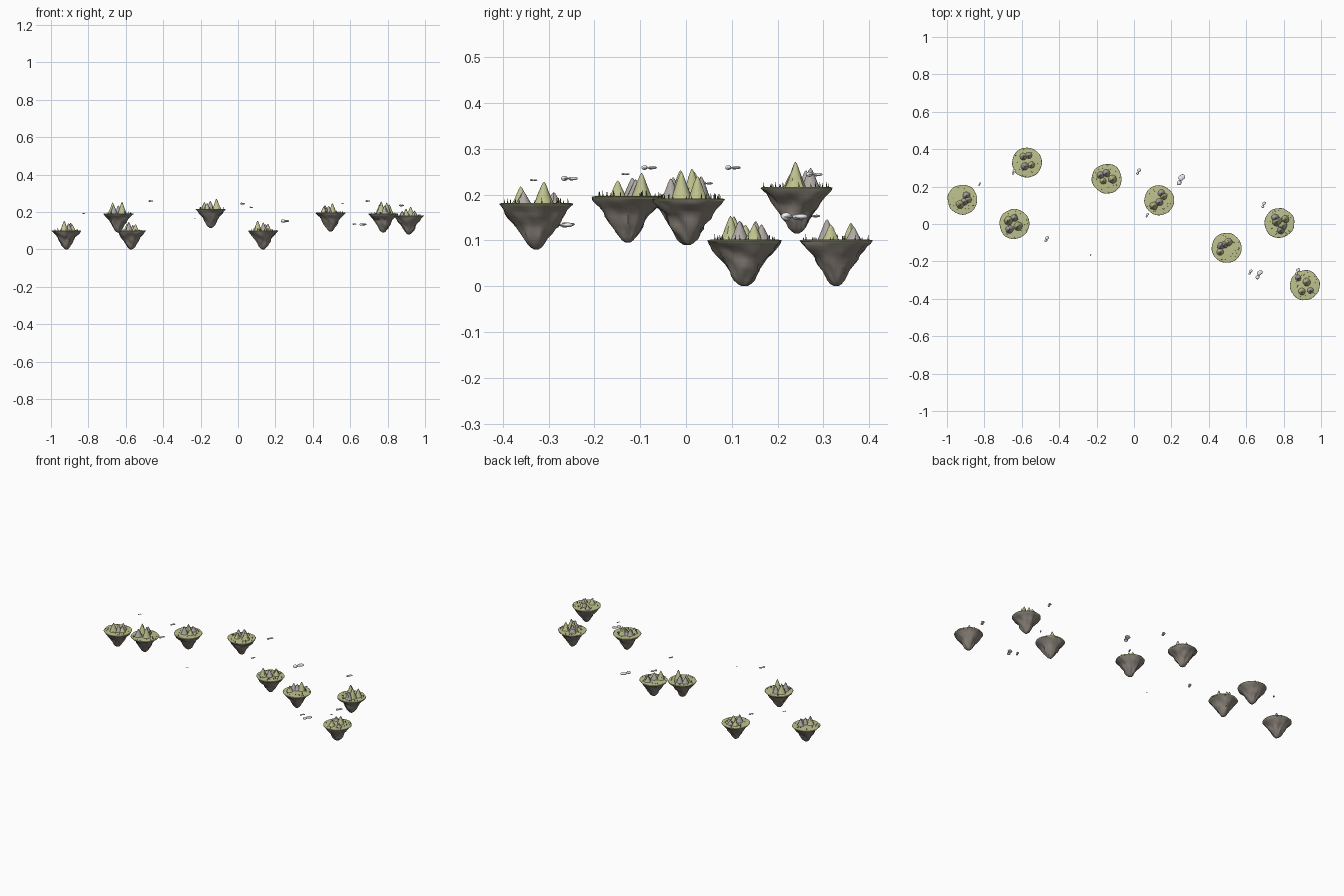
import bpy, bmesh, math, random
from mathutils import Vector, noise

if "Cube" in bpy.data.objects:
    bpy.data.objects.remove(bpy.data.objects["Cube"])

random.seed(4)


def material(name, rgb):
    m = bpy.data.materials.new(name)
    m.diffuse_color = (*rgb, 1)
    m.use_nodes = True
    m.node_tree.nodes["Principled BSDF"].inputs["Base Color"].default_value = m.diffuse_color
    return m


ROCK = material("brown_rock", (0.25, 0.22, 0.19))
GRASS = material("grass", (0.52, 0.54, 0.27))
STONE = material("grey_stone", (0.43, 0.40, 0.38))
CLOUD = material("cloud_white", (0.85, 0.87, 0.9))
TREE = material("dark_green", (0.13, 0.17, 0.07))


def finish(bm, name, mat, loc, angle=40):
    bmesh.ops.recalc_face_normals(bm, faces=bm.faces)
    me = bpy.data.meshes.new(name)
    bm.to_mesh(me)
    bm.free()
    ob = bpy.data.objects.new(name, me)
    ob.location = loc
    me.materials.append(mat)
    bpy.context.collection.objects.link(ob)
    bpy.ops.object.select_all(action='DESELECT')
    ob.select_set(True)
    bpy.context.view_layer.objects.active = ob
    bpy.ops.object.shade_smooth_by_angle(angle=math.radians(angle))
    return ob


def lathe(bm, profile, segs, warp, center=(0, 0, 0)):
    """Rings from (radius, z); warp(angle, radius, z) scales the radius."""
    c = Vector(center)
    rings = []
    for r, z in profile:
        ring = []
        for i in range(segs):
            a = math.tau * i / segs
            k = r * warp(a, r, z)
            ring.append(bm.verts.new(c + Vector((k * math.cos(a), k * math.sin(a), z))))
        rings.append(ring)
    for lo, hi in zip(rings, rings[1:]):
        for i in range(segs):
            j = (i + 1) % segs
            bm.faces.new((lo[i], lo[j], hi[j], hi[i]))
    bm.faces.new(rings[0])
    bm.faces.new(rings[-1])


def rim(a, seed):
    return 1 + 0.05 * noise.noise(Vector((2 * math.cos(a), 2 * math.sin(a), seed)))


ROCK_PROFILE = [(.078, -.002), (.075, -.007), (.068, -.014), (.061, -.022), (.053, -.032),
                (.045, -.043), (.037, -.055), (.031, -.066), (.025, -.077),
                (.019, -.087), (.012, -.095), (.005, -.0995)]
PEAK_PROFILE = [(1, -.03), (.84, .12), (.66, .32), (.48, .54), (.31, .75), (.15, .92), (.03, 1)]


def island(x, y, top, peaks, seed):
    loc = (x, y, top)

    # Hanging rock
    def rough(a, r, z):
        p = Vector((math.cos(a) * 1.8, math.sin(a) * 1.8, z * 35 + seed * 7))
        depth = min(1, -z / .03)
        return rim(a, seed) * (1 + depth * (.28 * noise.noise(p) + .1 * noise.noise(p * 2.3)))
    bm = bmesh.new()
    lathe(bm, ROCK_PROFILE, 40, rough)
    finish(bm, "hanging_rock", ROCK, loc)

    # Grass plate
    bm = bmesh.new()
    lathe(bm, [(.077, -.004), (.08, -.001), (.079, .001), (.07, .002)], 40,
          lambda a, r, z: rim(a, seed))
    finish(bm, "grass_top", GRASS, loc)

    # Mountain peaks: positive height is grassy, negative is grey
    for n, (dx, dy, h) in enumerate(peaks):
        def ridge(a, r, z):
            return 1 + .2 * noise.noise(Vector((2 * math.cos(a), 2 * math.sin(a), n + 5 * seed + z * 20)))
        bm = bmesh.new()
        base = .013 + .2 * abs(h)
        lathe(bm, [(r * base, z * abs(h)) for r, z in PEAK_PROFILE], 16, ridge)
        finish(bm, "green_peak" if h > 0 else "grey_peak", GRASS if h > 0 else STONE,
               (x + dx, y + dy, top))

    # Tiny trees
    bm = bmesh.new()
    for _ in range(22):
        a, r = random.uniform(0, math.tau), random.uniform(.045, .073)
        h = random.uniform(.006, .013)
        lathe(bm, [(.0016, 0), (.0003, h)], 5, lambda a, r, z: 1,
              (r * math.cos(a), r * math.sin(a), .001))
    finish(bm, "trees", TREE, loc)


# x, y, height of the grass, then peaks as (dx, dy, height)
ISLANDS = [
    (-.917, .13, .10, [(-.012, -.025, .052), (.022, .022, -.042), (.012, -.01, -.04), (.03, .0, .034)]),
    (-.572, .328, .10, [(-.02, .032, .038), (.01, .038, -.03), (-.012, -.02, -.046), (.024, -.012, .035)]),
    (-.64, 0, .19, [(-.03, .018, .06), (.0, .032, -.045), (-.025, -.028, -.048), (.02, -.012, .063)]),
    (-.145, .242, .215, [(-.035, .02, -.038), (-.003, .03, -.043), (.03, -.003, .056), (-.02, -.012, .032)]),
    (.135, .127, .10, [(-.03, -.03, .053), (.012, .038, -.035), (.025, .022, .036), (.0, -.01, -.043)]),
    (.495, -.127, .195, [(-.03, .01, -.042), (.01, .03, .052), (-.035, -.022, .036), (-.01, .017, -.038)]),
    (.777, .005, .19, [(-.02, .028, -.05), (-.012, .008, .066), (.032, .02, .05), (.018, -.015, .06),
                       (.008, -.038, -.045)]),
    (.913, -.327, .18, [(-.035, .038, -.025), (-.015, -.034, .038), (.01, .017, .048), (.03, -.028, -.027)]),
]
for s, (x, y, top, peaks) in enumerate(ISLANDS):
    island(x, y, top, peaks, s * 3.7 + 1.3)


# Clouds: x, y, z, length
CLOUDS = [
    (.235, .22, .145, .074), (.655, -.285, .128, .062), (.615, -.265, .132, .036),
    (.015, .27, .24, .045), (.065, .04, .222, .03), (-.235, -.17, .165, .014),
    (-.475, -.09, .255, .042), (-.83, .207, .19, .024), (-.65, .27, .15, .036),
    (.685, .093, .255, .042), (.555, -.137, .243, .022), (.865, -.265, .231, .046),
    (.87, -.337, .23, .02),
]
for x, y, z, length in CLOUDS:
    bm = bmesh.new()
    # Puffs as (along, across, up, size) in units of the length
    for u, v, w, s in [(-.34, .02, -.03, .16), (-.1, -.06, 0, .2), (.15, .05, .02, .19),
                       (.36, 0, -.02, .15), (.02, .08, .1, .16)]:
        before = set(bm.verts)
        bmesh.ops.create_icosphere(bm, subdivisions=3, radius=s * length)
        for vert in set(bm.verts) - before:
            vert.co.z *= .75
            vert.co += Vector((.4 * u + .9 * v, .92 * u - .4 * v, w)) * length
    finish(bm, "cloud", CLOUD, (x, y, z))
